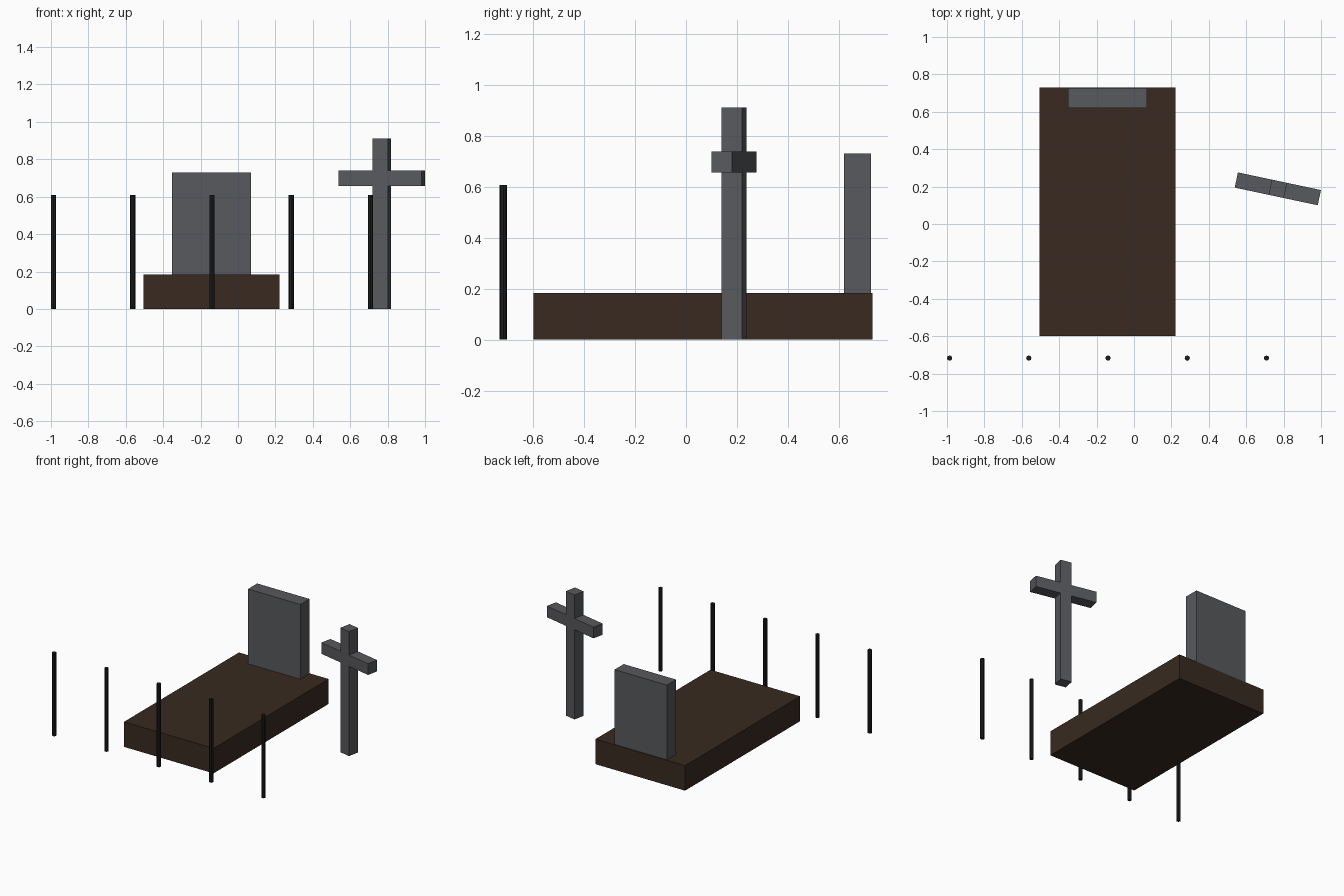
import bpy, bmesh
from math import radians
from mathutils import Matrix, Vector

if "Cube" in bpy.data.objects:
    bpy.data.objects.remove(bpy.data.objects["Cube"])


def material(name, rgb):
    m = bpy.data.materials.new(name)
    m.diffuse_color = (*rgb, 1)
    m.use_nodes = True
    m.node_tree.nodes["Principled BSDF"].inputs["Base Color"].default_value = m.diffuse_color
    return m


stone = material("stone", (0.098, 0.1, 0.109))
soil = material("soil", (0.04, 0.023, 0.0145))
iron = material("iron", (0.012, 0.012, 0.014))


def add_object(name, bm, mat):
    bmesh.ops.recalc_face_normals(bm, faces=bm.faces)
    mesh = bpy.data.meshes.new(name)
    bm.to_mesh(mesh)
    bm.free()
    mesh.materials.append(mat)
    ob = bpy.data.objects.new(name, mesh)
    bpy.context.collection.objects.link(ob)
    return ob


def box(name, lo, hi, mat):
    lo, hi = Vector(lo), Vector(hi)
    bm = bmesh.new()
    bmesh.ops.create_cube(bm, size=1, matrix=Matrix.Translation((lo + hi) / 2)
                          @ Matrix.Diagonal((*(hi - lo), 1)))
    return add_object(name, bm, mat)


# Grave mound and headstone
box("grave_mound", (-0.504, -0.598, 0), (0.221, 0.731, 0.183), soil)
box("headstone", (-0.353, 0.62, 0.15), (0.07, 0.726, 0.73), stone)

# Stone cross: mirrored outline extruded through its depth, turned slightly
W, ARM, LOW, HIGH, TOP = 0.0415, 0.227, 0.657, 0.739, 0.911
half = [(W, 0), (W, LOW), (ARM, LOW), (ARM, HIGH), (W, HIGH), (W, TOP)]
outline = half + [(-x, z) for x, z in reversed(half)]
bm = bmesh.new()
face = bm.faces.new([bm.verts.new((x, -W, z)) for x, z in outline])
side = bmesh.ops.extrude_face_region(bm, geom=[face])
bmesh.ops.translate(bm, vec=(0, 2 * W, 0),
                    verts=[v for v in side["geom"] if isinstance(v, bmesh.types.BMVert)])
cross = add_object("stone_cross", bm, stone)
cross.location = (0.769, 0.188, 0)
cross.rotation_euler.z = radians(-12)

# Row of iron fence posts along the front
for i in range(5):
    bm = bmesh.new()
    bmesh.ops.create_cone(bm, cap_ends=True, segments=8, radius1=0.0142,
                          radius2=0.0142, depth=0.608)
    post = add_object(f"fence_post_{i + 1}", bm, iron)
    post.location = (-0.986 + 0.4236 * i, -0.717, 0.304)
